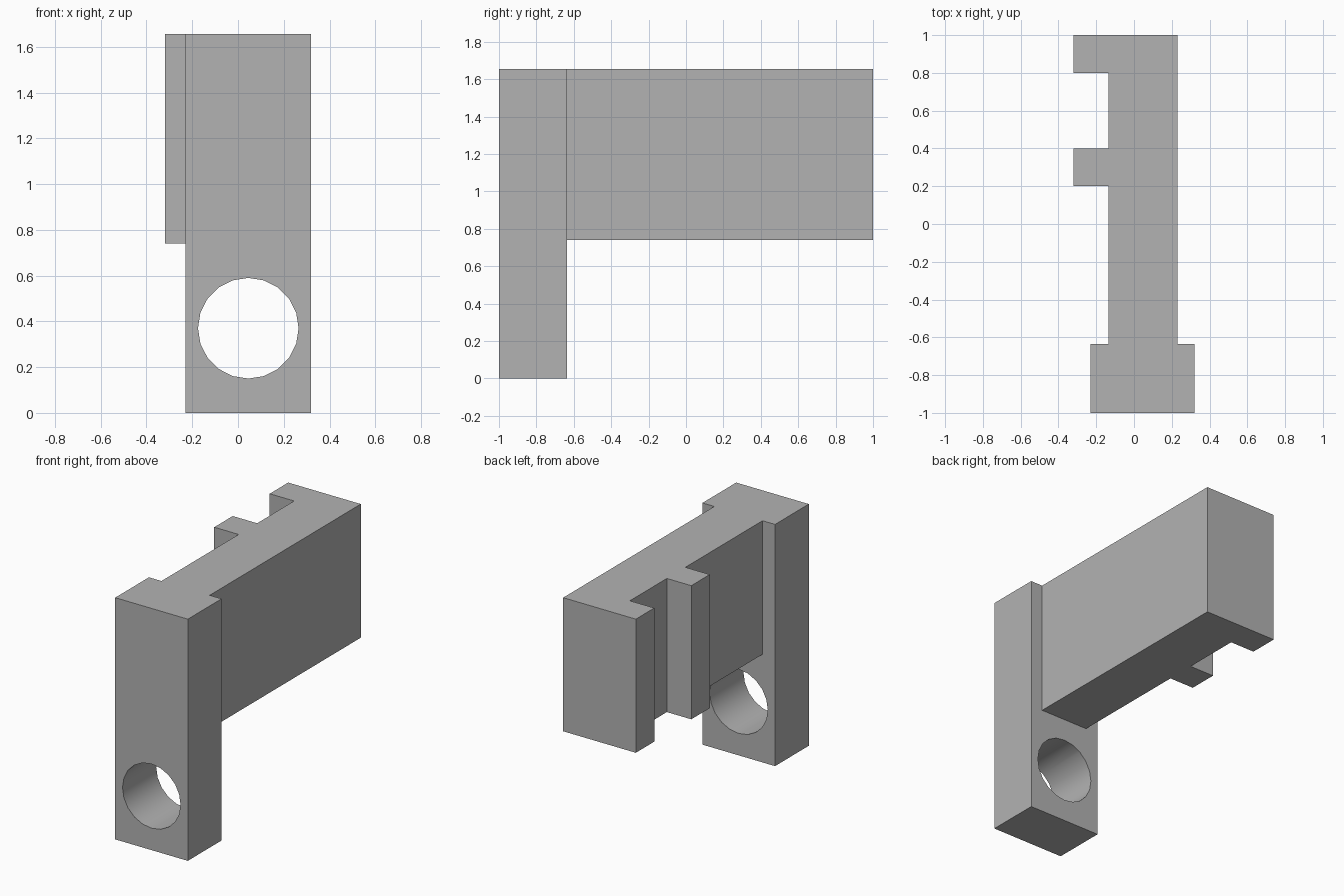
import bpy
import bmesh
import math
from mathutils import Matrix

default = bpy.data.objects.get("Cube")
if default:
    bpy.data.objects.remove(default, do_unlink=True)

TOP, ARM_BOTTOM = 1.655, 0.74
BACK, POST_BACK, FRONT = 1.0, -0.635, -1.0

grey = bpy.data.materials.new("plain grey")
grey.use_nodes = True
grey.diffuse_color = (0.45, 0.45, 0.45, 1)
grey.node_tree.nodes["Principled BSDF"].inputs["Base Color"].default_value = grey.diffuse_color


def add_object(name, bm):
    bmesh.ops.recalc_face_normals(bm, faces=bm.faces)
    mesh = bpy.data.meshes.new(name)
    bm.to_mesh(mesh)
    bm.free()
    mesh.materials.append(grey)
    obj = bpy.data.objects.new(name, mesh)
    bpy.context.collection.objects.link(obj)
    return obj


def extrude_plan(name, outline, bottom, top):
    """Raise a plan outline from bottom to top."""
    bm = bmesh.new()
    face = bm.faces.new([bm.verts.new((x, y, bottom)) for x, y in outline])
    raised = bmesh.ops.extrude_face_region(bm, geom=[face])["geom"]
    verts = [g for g in raised if isinstance(g, bmesh.types.BMVert)]
    bmesh.ops.translate(bm, verts=verts, vec=(0, 0, top - bottom))
    return add_object(name, bm)


def combine(target, tool, operation):
    """Apply a boolean and remove its tool."""
    tool.hide_render = True
    mod = target.modifiers.new(operation.title(), "BOOLEAN")
    mod.operation, mod.solver, mod.object = operation, "EXACT", tool
    bpy.context.view_layer.objects.active = target
    bpy.ops.object.modifier_apply(modifier=mod.name)
    bpy.data.objects.remove(tool, do_unlink=True)


# Upright front post
bracket = extrude_plan("bracket", [(-0.23, FRONT), (0.32, FRONT),
                                   (0.32, POST_BACK), (-0.23, POST_BACK)], 0, TOP)

# Arm with two side teeth, rooted inside the post
ARM_X, TOOTH_X, ARM_LEFT = -0.135, -0.32, 0.23
outline = [(ARM_LEFT, -0.8), (ARM_LEFT, BACK)]
for back, front in ((BACK, 0.8), (0.4, 0.2)):
    if back < BACK:
        outline.append((ARM_X, back))
    outline += [(TOOTH_X, back), (TOOTH_X, front), (ARM_X, front)]
outline.append((ARM_X, -0.8))
combine(bracket, extrude_plan("arm", outline, ARM_BOTTOM, TOP), "UNION")

# Round hole through the foot of the post
bm = bmesh.new()
bmesh.ops.create_cone(bm, cap_ends=True, segments=20, radius1=0.22, radius2=0.22, depth=0.8,
                      matrix=Matrix.Translation((0.045, -0.8, 0.37)) @ Matrix.Rotation(math.pi / 2, 4, "X"))
combine(bracket, add_object("hole_cutter", bm), "DIFFERENCE")

# Smooth hole wall, sharp edges elsewhere
bpy.ops.object.select_all(action="DESELECT")
bracket.select_set(True)
bpy.context.view_layer.objects.active = bracket
bpy.ops.object.shade_smooth_by_angle(angle=math.radians(30))
